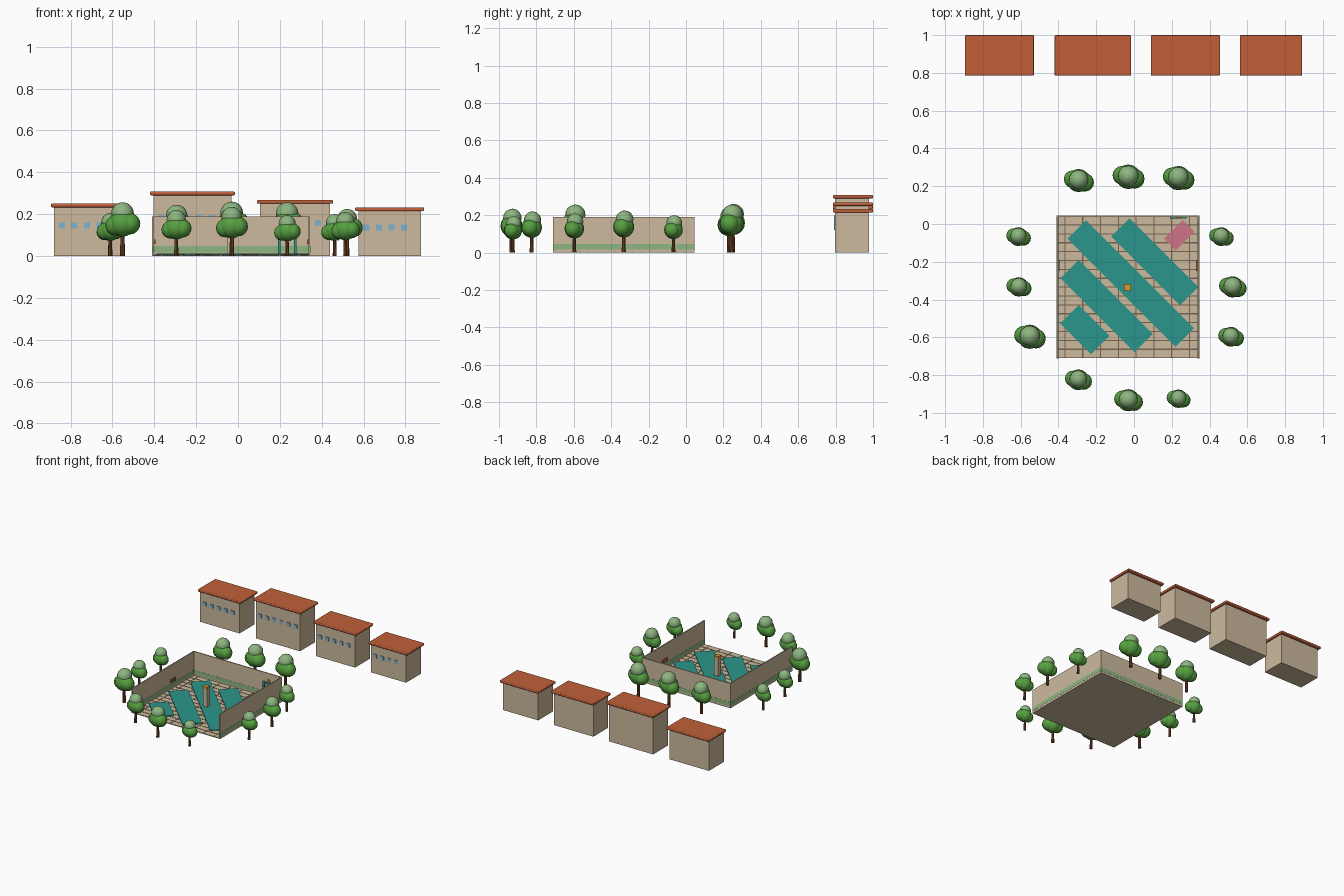
import bpy, math
from mathutils import Matrix

default = bpy.data.objects.get("Cube")
if default:
    bpy.data.objects.remove(default, do_unlink=True)


def material(name, hexcode):
    """Flat material from an sRGB hex code, stored as linear values."""
    rgb = []
    for i in range(3):
        c = int(hexcode[2 * i:2 * i + 2], 16) / 255
        rgb.append(c / 12.92 if c < 0.04 else ((c + 0.055) / 1.055) ** 2.4)
    m = bpy.data.materials.new(name)
    m.use_nodes = True
    m.diffuse_color = (*rgb, 1)
    m.node_tree.nodes["Principled BSDF"].inputs["Base Color"].default_value = (*rgb, 1)
    return m


SAND = material("sandstone", "CDBA9D")
ROOF = material("terracotta", "C2603A")
GLASS = material("window_blue", "7FB2CF")
BARK = material("bark_brown", "7A4A2C")
TEAL = material("teal", "2A968C")
PALE = material("pale_green", "8DB580")
LEAF = material("leaf_green", "56A040")
PINK = material("pink", "CF7485")
GOLD = material("golden_orange", "D49A35")
GROUT = material("dark_grout", "75664F")


def box(name, mat, x, y, z, turn=0, bevel=0):
    """Box from (low, high) ranges, optionally turned about its centre."""
    centre = [(a + b) / 2 for a, b in (x, y, z)]
    bpy.ops.mesh.primitive_cube_add(size=1, location=centre)
    ob = bpy.context.object
    ob.name = name
    ob.data.transform(Matrix.Diagonal((x[1] - x[0], y[1] - y[0], z[1] - z[0], 1)))
    ob.rotation_euler.z = math.radians(turn)
    ob.data.materials.append(mat)
    if bevel:
        mod = ob.modifiers.new("soft_edges", "BEVEL")
        mod.width = bevel
        mod.segments = 3
    return ob


def around(c, size):
    return (c - size / 2, c + size / 2)


# Courtyard floor with paving joints
LEFT, RIGHT, FRONT, BACK, WALL = -0.41, 0.345, -0.71, 0.045, 0.008
box("courtyard_floor", SAND, (LEFT, RIGHT), (FRONT, BACK), (0, 0.006))
for i in range(1, 16):
    box("paving_joint_across", GROUT, (LEFT, RIGHT),
        around(FRONT + i * 0.047, 0.006), (0.005, 0.0075))
for i in range(8):
    box("paving_joint_along", GROUT, around(LEFT + 0.045 + i * 0.094, 0.006),
        (FRONT, BACK), (0.005, 0.0075))

# Three walls, each with a green band on both sides
walls = {
    "back_wall": ((LEFT, RIGHT), (BACK - WALL, BACK)),
    "right_wall": ((LEFT, LEFT + WALL), (FRONT, BACK)),
    "left_wall": ((RIGHT - WALL, RIGHT), (FRONT, BACK)),
}
for name, (xs, ys) in walls.items():
    box(name, SAND, xs, ys, (0, 0.19))
    e = 0.001
    box(name + "_band", PALE, (xs[0] - e, xs[1] + e), (ys[0] - e, ys[1] + e), (0.016, 0.047))

# Diagonal teal carpets and the pink mat: centre x, centre y, length
for x, y, length in ((0.11, -0.2, 0.515), (-0.017, -0.315, 0.81),
                     (-0.145, -0.435, 0.555), (-0.26, -0.56, 0.23)):
    box("teal_carpet", TEAL, around(x, length), around(y, 0.138), (0.006, 0.0115), -45)
box("pink_mat", PINK, around(0.24, 0.14), around(-0.06, 0.088), (0.006, 0.0115), 45)

# Central pillar
box("pillar", SAND, around(-0.035, 0.034), around(-0.335, 0.034), (0.006, 0.148))
box("pillar_cap", GOLD, around(-0.035, 0.037), around(-0.335, 0.037), (0.148, 0.163))

# Doorway frame on the back wall and small plaques on the side walls
for x in (0.197, 0.273):
    box("door_post", TEAL, around(x, 0.012), (0.028, 0.038), (0.006, 0.12))
box("door_lintel", TEAL, (0.191, 0.279), (0.028, 0.038), (0.11, 0.122))
box("door_sign", GOLD, (0.222, 0.248), (0.031, 0.038), (0.126, 0.142))
box("right_plaque", GROUT, (LEFT + WALL, LEFT + 0.016), around(-0.22, 0.06), (0.058, 0.08))
box("left_plaque", ROOF, (RIGHT - 0.016, RIGHT - WALL), around(-0.22, 0.06), (0.058, 0.08))

# Row of houses: left edge, right edge, wall height, window count
for x0, x1, h, count in ((-0.88, -0.545, 0.233, 5), (-0.405, -0.03, 0.29, 6),
                         (0.105, 0.44, 0.25, 5), (0.575, 0.875, 0.215, 4)):
    box("house_body", SAND, (x0, x1), (0.797, 0.978), (0, h))
    box("house_roof", ROOF, (x0 - 0.015, x1 + 0.015), (0.785, 1.0), (h, h + 0.018), bevel=0.006)
    for i in range(count):
        box("house_window", GLASS, around(x0 + 0.038 + i * 0.06, 0.029),
            (0.792, 0.799), around(h * 0.63, 0.029))


def ball(name, mat, x, y, z, r):
    bpy.ops.mesh.primitive_uv_sphere_add(segments=16, ring_count=10, radius=r, location=(x, y, z))
    ob = bpy.context.object
    ob.name = name
    ob.data.materials.append(mat)
    bpy.ops.object.shade_smooth()


def tree(x, y, h):
    """Tapered trunk under a clump of overlapping leaf balls."""
    bpy.ops.mesh.primitive_cone_add(vertices=10, radius1=h * 0.05, radius2=h * 0.036,
                                    depth=h * 0.5, location=(x, y, h * 0.25))
    trunk = bpy.context.object
    trunk.name = "tree_trunk"
    trunk.data.materials.append(BARK)
    bpy.ops.object.shade_smooth_by_angle()
    ball("tree_crown", LEAF, x, y, h * 0.61, h * 0.25)
    ball("tree_top", PALE, x, y + h * 0.02, h * 0.79, h * 0.21)
    ball("tree_side", LEAF, x - h * 0.13, y + h * 0.03, h * 0.57, h * 0.19)
    ball("tree_side", LEAF, x + h * 0.13, y - h * 0.04, h * 0.6, h * 0.2)


# Trees around the courtyard: x, y, height
for spot in ((-0.293, 0.23, 0.245), (-0.03, 0.25, 0.26), (0.235, 0.243, 0.257),
             (-0.612, -0.067, 0.2), (-0.61, -0.333, 0.205), (-0.552, -0.597, 0.257),
             (0.462, -0.067, 0.2), (0.522, -0.333, 0.225), (0.513, -0.597, 0.21),
             (-0.295, -0.825, 0.22), (-0.03, -0.933, 0.235), (0.235, -0.925, 0.195)):
    tree(*spot)
